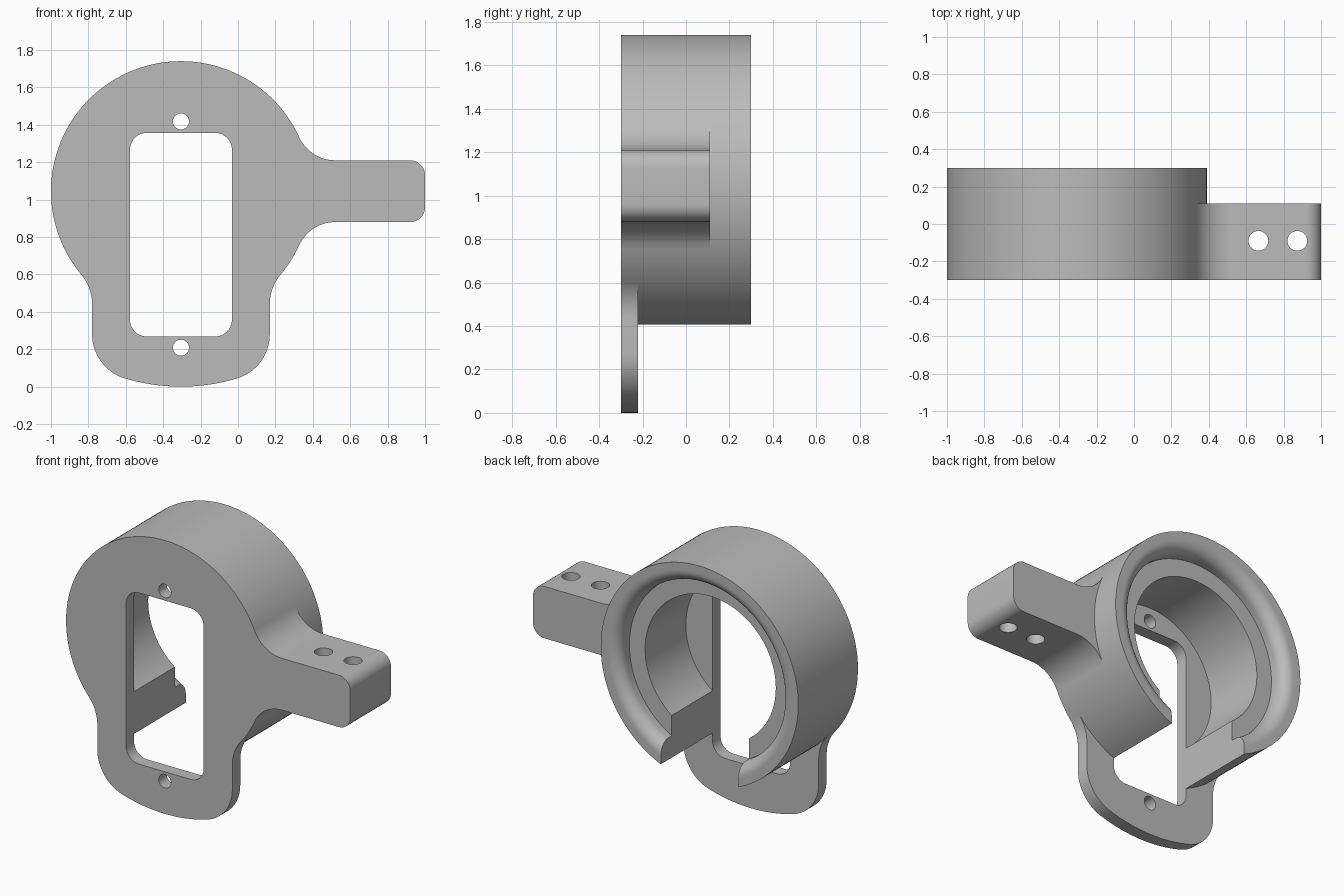
import bpy, bmesh, math
from mathutils import Vector, Matrix

if "Cube" in bpy.data.objects:
    bpy.data.objects.remove(bpy.data.objects["Cube"])

CX, CZ, R = -0.305, 1.045, 0.695      # ring axis and outer radius
FRONT, BACK, PLATE = -0.30, 0.30, -0.22

grey = bpy.data.materials.new("grey plastic")
grey.diffuse_color = (0.5, 0.5, 0.5, 1)
grey.use_nodes = True
grey.node_tree.nodes["Principled BSDF"].inputs["Base Color"].default_value = grey.diffuse_color


def arc(x, z, r, a0, a1, n=16):
    """Points on an arc, angles in radians."""
    return [(x + r * math.cos(a0 + (a1 - a0) * i / n),
             z + r * math.sin(a0 + (a1 - a0) * i / n)) for i in range(n + 1)]


def finish(name, bm):
    bmesh.ops.remove_doubles(bm, verts=bm.verts, dist=1e-5)
    bmesh.ops.recalc_face_normals(bm, faces=bm.faces)
    me = bpy.data.meshes.new(name)
    bm.to_mesh(me)
    bm.free()
    me.materials.append(grey)
    ob = bpy.data.objects.new(name, me)
    bpy.context.collection.objects.link(ob)
    return ob


def prism(name, pts, y0, y1):
    """Extrude an x-z outline along y."""
    bm = bmesh.new()
    face = bm.faces.new([bm.verts.new((x, y0, z)) for x, z in pts])
    ext = bmesh.ops.extrude_face_region(bm, geom=[face])["geom"]
    verts = [v for v in ext if isinstance(v, bmesh.types.BMVert)]
    bmesh.ops.translate(bm, vec=(0, y1 - y0, 0), verts=verts)
    return finish(name, bm)


def rounded_box(x0, x1, z0, z1, r):
    h = math.pi / 2
    return (arc(x1 - r, z1 - r, r, 0, h, 10) + arc(x0 + r, z1 - r, r, h, 2 * h, 10)
            + arc(x0 + r, z0 + r, r, 2 * h, 3 * h, 10) + arc(x1 - r, z0 + r, r, 3 * h, 4 * h, 10))


def combine(target, tool, operation):
    mod = target.modifiers.new(tool.name, 'BOOLEAN')
    mod.object, mod.operation, mod.solver = tool, operation, 'EXACT'
    bpy.context.view_layer.objects.active = target
    bpy.ops.object.modifier_apply(modifier=mod.name)
    bpy.data.objects.remove(tool)


# Cup: front disc, stepped bore and rounded inner rim, turned around the y axis
profile = [(0, FRONT), (R, FRONT), (R, BACK)]
profile += arc(0.645, BACK - 0.075, 0.075, math.pi / 2, math.pi, 10)
profile += [(0.57, 0.19), (0.46, 0.19), (0.46, PLATE), (0, PLATE)]
bm = bmesh.new()
vs = [bm.verts.new((CX + r, y, CZ)) for r, y in profile]
edges = [bm.edges.new(p) for p in zip(vs, vs[1:])]
bmesh.ops.spin(bm, geom=vs + edges, cent=(CX, 0, CZ), axis=(0, 1, 0),
               angle=2 * math.pi, steps=144)
body = finish("mounting_bracket", bm)

# Open slot through the lower wall of the cup
slot = [(CX - 0.2725, 0.1), (CX + 0.2725, 0.1), (CX + 0.2725, CZ), (CX - 0.2725, CZ)]
combine(body, prism("slot_cutter", slot, PLATE, 0.5), 'DIFFERENCE')

# Lower tab: half outline, mirrored about the ring axis
f, half = 0.247, 0.475                # fillet radius, tab half width
dz = math.sqrt((R + f) ** 2 - (half + f) ** 2)
blend = arc(half + f, -dz, f, math.pi - math.atan2(dz, half + f), math.pi)
big = CZ
cz = -math.sqrt((big - f) ** 2 - (half - f) ** 2)
a = math.atan2(cz, half - f)
side = [(0.40, -0.42)]
ta = math.atan2(dz, half + f)
side += arc(half + f, -dz, f, math.pi - ta, math.pi)
side += arc(half - f, cz, f, 0, a)
side += arc(0, 0, big, a, -math.pi / 2)[1:]
right = [(CX + x, CZ + z) for x, z in side]
left = [(2 * CX - x, z) for x, z in reversed(right[:-1])]
combine(body, prism("lower_tab", right + left, FRONT, PLATE), 'UNION')

# Side arm: blended into the ring, rounded outer corners
f, top, mid = 0.212, 0.165, 1.045
dx = math.sqrt((R + f) ** 2 - (top + f) ** 2)
t = math.atan2(top + f, dx)
upper = [(0.53, 0.18)] + arc(dx, top + f, f, math.pi + t, 1.5 * math.pi)
upper += arc(1 - CX - 0.08, top - 0.08, 0.08, math.pi / 2, 0, 10)
outline = upper + [(x, -z) for x, z in reversed(upper)]
arm = prism("side_arm", [(CX + x, mid + z) for x, z in outline], FRONT, 0.11)
combine(body, arm, 'UNION')

# Front window
window = rounded_box(CX - 0.2725, CX + 0.2725, 0.268, 1.357, 0.09)
combine(body, prism("window_cutter", window, -0.5, PLATE + 0.05), 'DIFFERENCE')

# Screw holes in the plate
for z in (0.208, 1.418):
    hole = arc(CX, z, 0.043, 0, 2 * math.pi, 32)[:-1]
    combine(body, prism("screw_cutter", hole, -0.5, PLATE + 0.05), 'DIFFERENCE')

# Vertical holes through the arm
for x in (0.665, 0.873):
    bm = bmesh.new()
    bmesh.ops.create_cone(bm, cap_ends=True, segments=32, radius1=0.053, radius2=0.053,
                          depth=1, matrix=Matrix.Translation(Vector((x, -0.09, mid))))
    combine(body, finish("arm_hole_cutter", bm), 'DIFFERENCE')

# Smooth curved walls, sharp edges
bpy.ops.object.select_all(action='DESELECT')
body.select_set(True)
bpy.context.view_layer.objects.active = body
bpy.ops.object.shade_smooth_by_angle(angle=math.radians(25))
